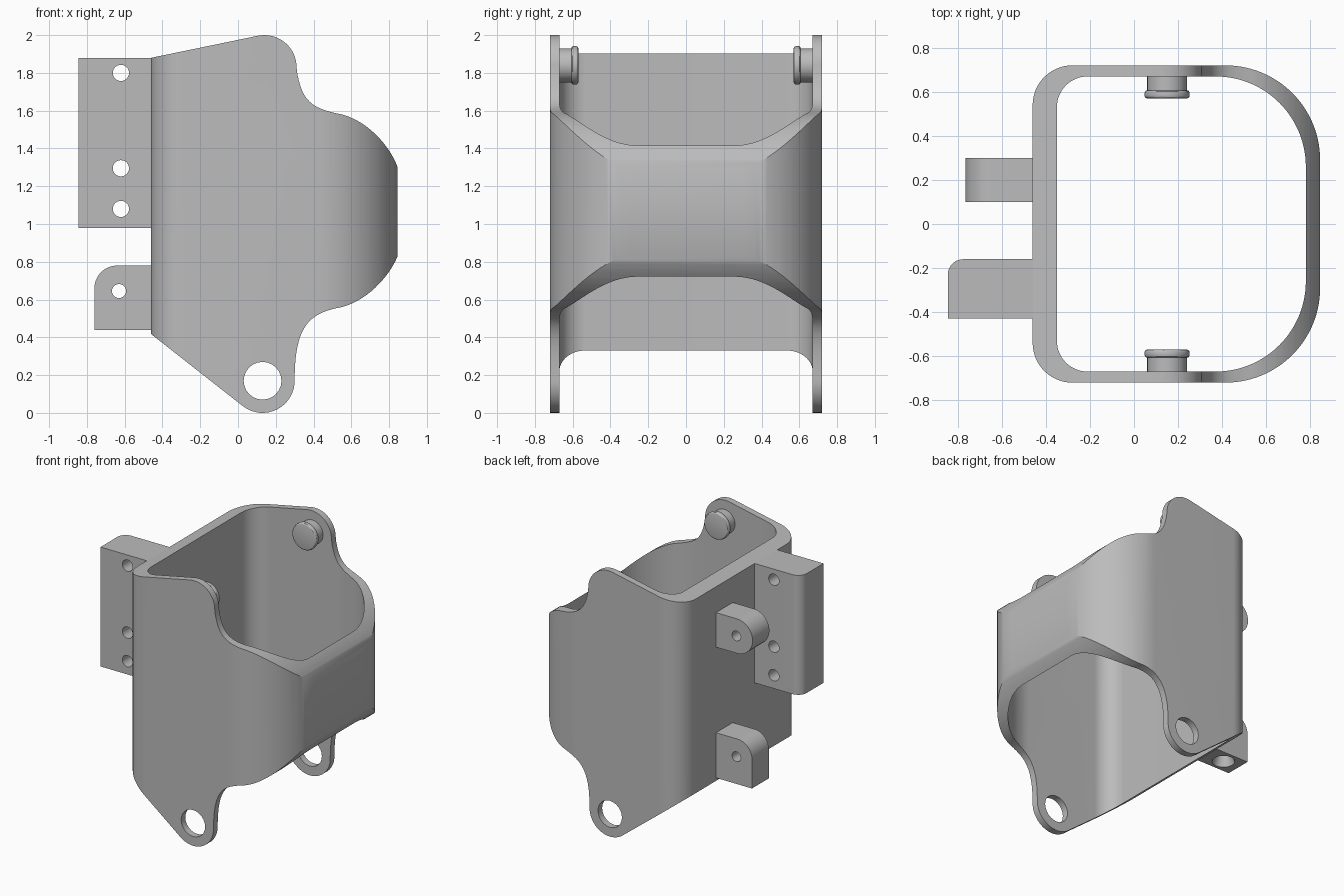
import bpy, bmesh, math
from mathutils import Vector
from mathutils.geometry import interpolate_bezier

cube = bpy.data.objects.get("Cube")
if cube:
    bpy.data.objects.remove(cube, do_unlink=True)

grey = bpy.data.materials.new("light_grey")
grey.use_nodes = True
grey.diffuse_color = (0.5, 0.5, 0.5, 1)
grey.node_tree.nodes["Principled BSDF"].inputs["Base Color"].default_value = grey.diffuse_color


def arc(cx, cy, r, a0, a1, n=16):
    angles = [math.radians(a0 + (a1 - a0) * i / n) for i in range(n + 1)]
    return [(cx + r * math.cos(a), cy + r * math.sin(a)) for a in angles]


def curve(*pts, n=14):
    return [(p.x, p.y) for p in interpolate_bezier(*[Vector(p) for p in pts], n)]


def prism(name, pts, lo, hi, axis):
    """Extrude a closed outline along y or z."""
    place = (lambda p, t: (p[0], t, p[1])) if axis == "y" else (lambda p, t: (p[0], p[1], t))
    bm = bmesh.new()
    face = bm.faces.new([bm.verts.new(place(p, lo)) for p in pts])
    new = bmesh.ops.extrude_face_region(bm, geom=[face])["geom"]
    bmesh.ops.translate(bm, verts=[v for v in new if isinstance(v, bmesh.types.BMVert)],
                        vec=place((0, 0), hi - lo))
    bmesh.ops.remove_doubles(bm, verts=bm.verts, dist=1e-5)
    bmesh.ops.recalc_face_normals(bm, faces=bm.faces)
    mesh = bpy.data.meshes.new(name)
    bm.to_mesh(mesh)
    bm.free()
    mesh.materials.append(grey)
    obj = bpy.data.objects.new(name, mesh)
    bpy.context.collection.objects.link(obj)
    return obj


def activate(obj):
    bpy.ops.object.select_all(action="DESELECT")
    obj.select_set(True)
    bpy.context.view_layer.objects.active = obj


def combine(obj, cutter, operation="DIFFERENCE"):
    mod = obj.modifiers.new("cut", "BOOLEAN")
    mod.operation, mod.object, mod.solver = operation, cutter, "EXACT"
    activate(obj)
    bpy.ops.object.modifier_apply(modifier=mod.name)
    bpy.data.objects.remove(cutter, do_unlink=True)


def drill(obj, x, z, r):
    combine(obj, prism("drill", arc(x, z, r, 0, 345, 23), -1, 1, "y"))


def smooth(obj):
    activate(obj)
    bpy.ops.object.shade_smooth_by_angle(angle=math.radians(30))


def rounded_plan(left, half, r_left, right, r_right):
    """Plan outline with tight left corners and broad right corners."""
    side = (arc(right - r_right, half - r_right, r_right, 0, 90, 28)
            + arc(left + r_left, half - r_left, r_left, 90, 180))
    return side + [(x, -y) for x, y in reversed(side)]


# Shell: hollow sleeve trimmed to the side silhouette
shell = prism("shell", rounded_plan(-0.46, 0.72, 0.18, 0.845, 0.43), -0.1, 2.1, "z")
combine(shell, prism("hollow", rounded_plan(-0.35, 0.67, 0.14, 0.78, 0.41), -0.2, 2.2, "z"))
silhouette = ([(-0.6, 0.527)]
              + arc(0.13, 0.17, 0.17, 232, 363)
              + curve((0.3, 0.2), (0.305, 0.45), (0.37, 0.53), (0.55, 0.56))
              + curve((0.55, 0.56), (0.7, 0.6), (0.81, 0.74), (0.845, 0.83))
              + [(0.9, 0.83), (0.9, 1.3)]
              + curve((0.845, 1.3), (0.81, 1.4), (0.7, 1.54), (0.55, 1.58))
              + curve((0.55, 1.58), (0.4, 1.61), (0.345, 1.64), (0.315, 1.79))
              + arc(0.14, 1.83, 0.17, 0, 102)
              + [(-0.6, 1.851)])
combine(shell, prism("silhouette", silhouette, -1, 1, "y"), "INTERSECT")
drill(shell, 0.13, 0.17, 0.1)
smooth(shell)

# Tall mounting block with one rounded vertical edge and three holes
tall = prism("tall_mount", [(-0.42, -0.43), (-0.845, -0.43)]
             + list(reversed(arc(-0.775, -0.23, 0.07, 90, 180))) + [(-0.42, -0.16)],
             0.98, 1.88, "z")
for z in (1.8, 1.295, 1.08):
    drill(tall, -0.62, z, 0.043)
smooth(tall)

# Lower mounting lug with a rounded top corner and a recess underneath
lower = prism("lower_mount", [(-0.42, 0.44), (-0.42, 0.78)]
              + arc(-0.64, 0.66, 0.12, 90, 180) + [(-0.76, 0.44)], 0.1, 0.3, "y")
drill(lower, -0.63, 0.645, 0.037)
bpy.ops.mesh.primitive_cone_add(vertices=24, radius1=0.085, radius2=0.04, depth=0.12,
                                location=(-0.63, 0.2, 0.48))
combine(lower, bpy.context.object)
smooth(lower)

# Upper mounting lug with a rounded end
upper = prism("upper_mount", [(-0.42, 1.425), (-0.42, 1.685)]
              + arc(-0.635, 1.555, 0.13, 90, 270, 24), 0.1, 0.3, "y")
drill(upper, -0.63, 1.555, 0.037)
smooth(upper)

# Inner pins with flanged heads
for name, s in (("front", -1), ("back", 1)):
    for part, r, near, far in (("pin", 0.09, 0.59, 0.69), ("pin_head", 0.102, 0.57, 0.607)):
        lo, hi = sorted((s * near, s * far))
        pin = prism(name + "_" + part, arc(0.15, 1.84, r, 0, 350, 35), lo, hi, "y")
        if part == "pin_head":
            bevel = pin.modifiers.new("bevel", "BEVEL")
            bevel.width, bevel.segments = 0.012, 3
            bevel.angle_limit = math.radians(40)
            activate(pin)
            bpy.ops.object.modifier_apply(modifier=bevel.name)
        smooth(pin)
